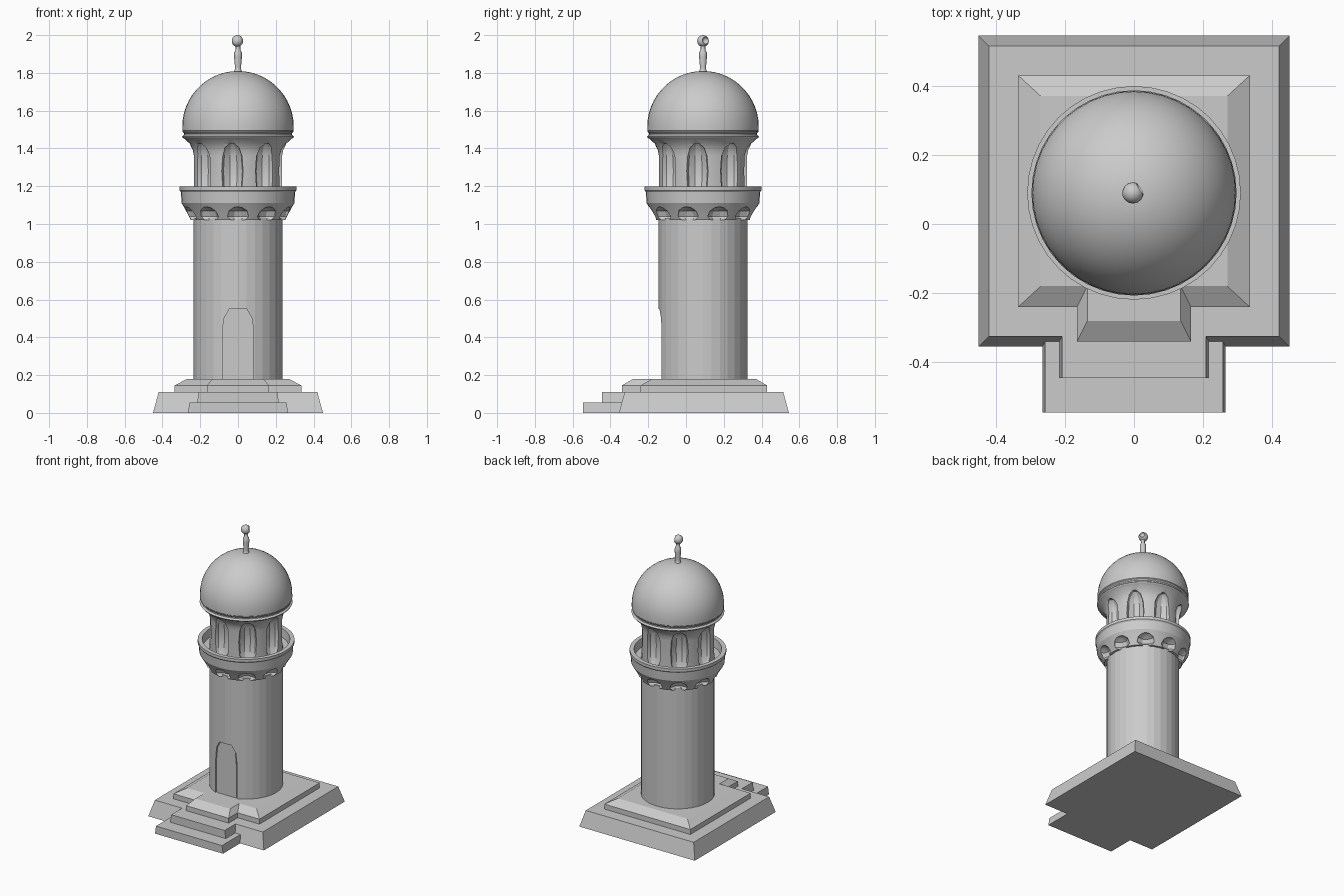
import bpy, bmesh, math
from math import sin, cos, pi, radians

cube = bpy.data.objects.get("Cube")
if cube:
    bpy.data.objects.remove(cube, do_unlink=True)

stone = bpy.data.materials.new("grey_stone")
stone.use_nodes = True
GREY = (0.6, 0.6, 0.6, 1)
stone.diffuse_color = GREY
stone.node_tree.nodes["Principled BSDF"].inputs["Base Color"].default_value = GREY

AXIS_Y = 0.09  # the tower stands behind the centre of the plinth


def finish(name, bm):
    bmesh.ops.recalc_face_normals(bm, faces=bm.faces)
    mesh = bpy.data.meshes.new(name)
    bm.to_mesh(mesh)
    bm.free()
    mesh.materials.append(stone)
    ob = bpy.data.objects.new(name, mesh)
    bpy.context.collection.objects.link(ob)
    return ob


def loft(bm, rings):
    """Skin a list of equal rings of points and cap both ends."""
    rows = [[bm.verts.new(p) for p in ring] for ring in rings]
    n = len(rows[0])
    for a, b in zip(rows, rows[1:]):
        for i in range(n):
            j = (i + 1) % n
            bm.faces.new((a[i], a[j], b[j], b[i]))
    bm.faces.new(rows[0][::-1])
    bm.faces.new(rows[-1])


def lathe(bm, profile, n, cx=0, cy=AXIS_Y, turn=0.0):
    loft(bm, [[(cx + r * cos(turn + 2 * pi * i / n), cy + r * sin(turn + 2 * pi * i / n), z)
               for i in range(n)] for r, z in profile])


def turned(name, profile, n, angle=None):
    bm = bmesh.new()
    lathe(bm, profile, n)
    ob = finish(name, bm)
    if angle:
        smooth(ob, angle)
    return ob


def smooth(ob, angle):
    bpy.ops.object.select_all(action='DESELECT')
    ob.select_set(True)
    bpy.context.view_layer.objects.active = ob
    bpy.ops.object.shade_smooth_by_angle(angle=radians(angle))


def slab(name, levels):
    """Rectangular block; each level is (half width, front y, back y, z)."""
    bm = bmesh.new()
    loft(bm, [[(-w, f, z), (w, f, z), (w, b, z), (-w, b, z)] for w, f, b, z in levels])
    return finish(name, bm)


def cut(ob, cutter):
    mod = ob.modifiers.new("cut", 'BOOLEAN')
    mod.object = cutter
    mod.operation = 'DIFFERENCE'
    mod.solver = 'EXACT'
    bpy.context.view_layer.objects.active = ob
    bpy.ops.object.modifier_apply(modifier=mod.name)
    bpy.data.objects.remove(cutter, do_unlink=True)


def niche_ring(profile, count, radius, first, sides):
    """Cutter made of turned pockets spaced around the tower."""
    bm = bmesh.new()
    for k in range(count):
        a = radians(first) + 2 * pi * k / count
        lathe(bm, profile, sides, radius * cos(a), AXIS_Y + radius * sin(a), a + pi / sides)
    return finish("niche_cutter", bm)


# Plinth, threshold and stairs
slab("plinth", [(0.45, -0.355, 0.545, 0), (0.42, -0.325, 0.515, 0.11)])
slab("upper_plinth", [(0.335, -0.24, 0.43, 0.10), (0.335, -0.24, 0.43, 0.145),
                      (0.27, -0.18, 0.37, 0.18)])
slab("threshold", [(0.165, -0.34, 0, 0.10), (0.165, -0.34, 0, 0.145), (0.135, -0.28, 0, 0.18)])
slab("lower_step", [(0.265, -0.545, -0.3, 0), (0.257, -0.545, -0.3, 0.055)])
slab("upper_step", [(0.217, -0.445, -0.3, 0.05), (0.208, -0.445, -0.3, 0.11)])

# Shaft with a flat recessed doorway
shaft = turned("shaft", [(0.235, 0.17), (0.235, 1.03)], 32)


def doorway(name, inset, front, back):
    w = 0.083 - inset
    outline = [(w, 0.15), (w, 0.42), (w * 0.9, 0.5), (w * 0.55, 0.55 - inset)]
    outline += [(-x, z) for x, z in reversed(outline)]
    bm = bmesh.new()
    loft(bm, [[(x, y, z) for x, z in outline] for y in (front, back)])
    return finish(name, bm)


cut(shaft, doorway("door_cutter", 0, -0.3, -0.118))
doorway("door", 0.009, -0.125, -0.11)

# Balcony: corbel bowl with scooped niches and a hollow parapet
balcony = turned("balcony", [(0.2, 1.02), (0.25, 1.02), (0.265, 1.05), (0.283, 1.085),
                             (0.298, 1.11), (0.303, 1.17), (0.309, 1.178), (0.309, 1.198),
                             (0.28, 1.198), (0.275, 1.14), (0.2, 1.14)], 40)
scoop = [(0.067 * cos(t), 1.04 + 0.05 * sin(t)) for t in
         [radians(d) for d in (-80, -45, 0, 35, 65, 80)]]
cut(balcony, niche_ring(scoop, 10, 0.287, -90, 10))
smooth(balcony, 25)

# Arcaded lantern with eight tall niches under a flared capital
lantern = turned("lantern", [(0.235, 1.13), (0.235, 1.36), (0.24, 1.39), (0.255, 1.425),
                             (0.285, 1.452), (0.285, 1.47)], 40)
arch = [(0.035, 1.15), (0.056, 1.19), (0.062, 1.28), (0.056, 1.36), (0.038, 1.405), (0.012, 1.43)]
cut(lantern, niche_ring(arch, 8, 0.242, -97.5, 10))
smooth(lantern, 25)

# Cornice and dome
turned("cornice", [(0.27, 1.445), (0.292, 1.455), (0.297, 1.463), (0.286, 1.472),
                   (0.286, 1.48), (0.293, 1.488), (0.293, 1.5)], 40, 35)
dome = [(0.29, 1.488), (0.295, 1.495)]
dome += [(0.295 * cos(t), 1.515 + 0.295 * sin(t)) for t in [radians(7 * i) for i in range(13)]]
turned("dome", dome, 44, 12)

# Finial stem and crescent ball
turned("finial_stem", [(0.026, 1.8), (0.018, 1.812), (0.016, 1.83), (0.021, 1.885),
                       (0.02, 1.91), (0.012, 1.922), (0.012, 1.945)], 12, 40)


def ball(name, radius, x, y, z):
    bm = bmesh.new()
    bmesh.ops.create_uvsphere(bm, u_segments=14, v_segments=10, radius=radius)
    bmesh.ops.translate(bm, verts=bm.verts, vec=(x, y, z))
    return finish(name, bm)


crescent = ball("finial_crescent", 0.031, -0.003, AXIS_Y, 1.969)
cut(crescent, ball("crescent_cutter", 0.019, 0.018, AXIS_Y + 0.014, 1.972))
smooth(crescent, 40)
